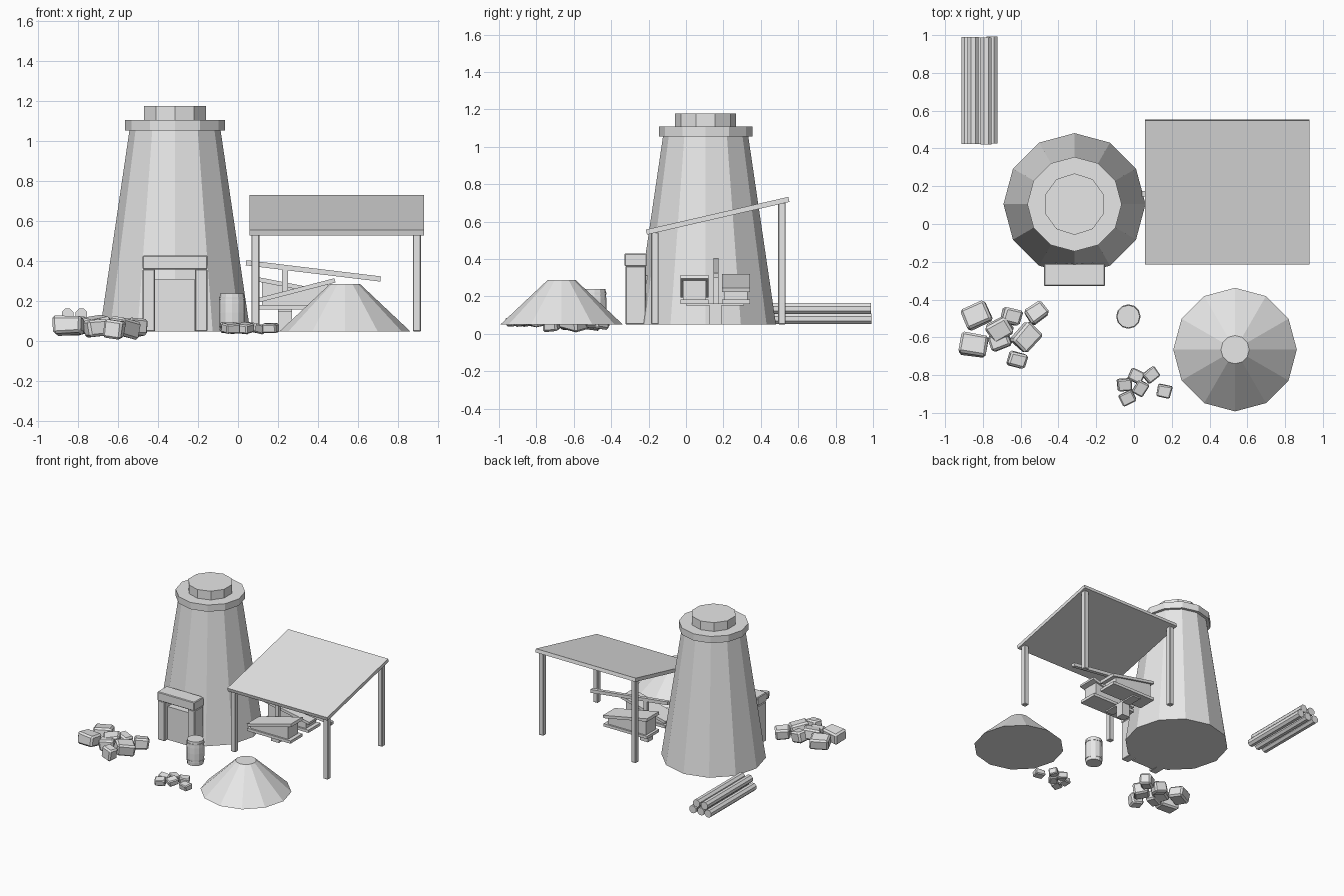
import bpy, bmesh, math, random
from mathutils import Matrix, Euler, Vector

random.seed(4)
if "Cube" in bpy.data.objects:
    bpy.data.objects.remove(bpy.data.objects["Cube"], do_unlink=True)

GROUND = 0.05
grey = bpy.data.materials.new("plain_grey")
grey.use_nodes = True
grey.diffuse_color = (0.8, 0.8, 0.8, 1)
grey.node_tree.nodes["Principled BSDF"].inputs["Base Color"].default_value = (0.8, 0.8, 0.8, 1)


def finish(name, bm):
    bmesh.ops.recalc_face_normals(bm, faces=bm.faces)
    mesh = bpy.data.meshes.new(name)
    bm.to_mesh(mesh)
    bm.free()
    mesh.materials.append(grey)
    obj = bpy.data.objects.new(name, mesh)
    bpy.context.collection.objects.link(obj)
    return obj


def box(name, x, y, z, bevel=0.0):
    """Box from (low, high) ranges."""
    bm = bmesh.new()
    bmesh.ops.create_cube(bm, size=1)
    for v in bm.verts:
        v.co = [r[0] if c < 0 else r[1] for c, r in zip(v.co, (x, y, z))]
    if bevel:
        bmesh.ops.bevel(bm, geom=bm.edges[:], offset=bevel, segments=1, affect='EDGES')
    return finish(name, bm)


def lathe(name, profile, sides, x, y, start=math.pi / 2):
    """Closed solid of revolution from (radius, height) pairs."""
    bm = bmesh.new()
    turns = [start + i * math.tau / sides for i in range(sides)]
    rings = [[bm.verts.new((x + r * math.cos(a), y + r * math.sin(a), z)) for a in turns]
             for r, z in profile]
    for low, high in zip(rings, rings[1:]):
        for i in range(sides):
            j = (i + 1) % sides
            bm.faces.new((low[i], low[j], high[j], high[i]))
    bm.faces.new(rings[0])
    bm.faces.new(rings[-1])
    return finish(name, bm)


def prism(name, outline, low, high, axis):
    """Outline of (horizontal, z) points extruded along axis 'x' or 'y'."""
    bm = bmesh.new()
    place = (lambda p, d: (d, p[0], p[1])) if axis == 'x' else (lambda p, d: (p[0], d, p[1]))
    a, b = [[bm.verts.new(place(p, d)) for p in outline] for d in (low, high)]
    bm.faces.new(a)
    bm.faces.new(b)
    for i in range(len(outline)):
        j = (i + 1) % len(outline)
        bm.faces.new((a[i], a[j], b[j], b[i]))
    return finish(name, bm)


def plank(name, start, end, thick, y, width):
    """Sloping board between two (x, z) points."""
    a, b = Vector(start), Vector(end)
    d = (b - a).normalized()
    n = Vector((-d.y, d.x)) * thick / 2
    return prism(name, [a - n, b - n, b + n, a + n], y - width / 2, y + width / 2, 'y')


def stone(name, x, y, z, size, turn):
    bm = bmesh.new()
    bmesh.ops.create_cube(bm, size=1)
    for v in bm.verts:
        v.co = [c * s * random.uniform(0.88, 1.04) for c, s in zip(v.co, size)]
    bmesh.ops.bevel(bm, geom=bm.edges[:], offset=min(size) * 0.14, segments=1, affect='EDGES')
    tilt = Euler((random.uniform(-.2, .2), random.uniform(-.2, .2), math.radians(turn)))
    bmesh.ops.transform(bm, matrix=Matrix.Translation((x, y, z)) @ tilt.to_matrix().to_4x4(),
                        verts=bm.verts)
    return finish(name, bm)


# Furnace tower with collar and chimney mouth
KX, KY = -0.315, 0.105
lathe("furnace_tower", [(0.376, GROUND), (0.228, 1.055)], 12, KX, KY)
lathe("furnace_collar", [(0.25, 1.055), (0.25, 1.108)], 12, KX, KY)
lathe("furnace_mouth", [(0.163, 1.108), (0.163, 1.177)], 10, KX, KY)

# Doorway at the foot of the tower
for side in (-1, 1):
    mid = KX + side * 0.131
    box("doorway_pillar", (mid - 0.031, mid + 0.031), (-0.323, -0.215), (GROUND, 0.36), 0.004)
box("doorway_lintel", (-0.477, -0.153), (-0.328, -0.21), (0.36, 0.43), 0.005)
box("furnace_door", (-0.416, -0.217), (-0.285, -0.2), (GROUND, 0.312))

# Lean-to shelter
prism("shelter_roof", [(-0.215, 0.557), (0.547, 0.732), (0.553, 0.705), (-0.208, 0.53)],
      0.057, 0.93, 'x')
for x in (0.087, 0.895):
    for y, top in ((-0.166, 0.542), (0.513, 0.70)):
        box("shelter_post", (x - 0.02, x + 0.02), (y - 0.02, y + 0.02), (GROUND, top), 0.004)

# Pair of bellows, one open and one closed, with rocking lever and stand
for y, left, right in ((0.045, 0.205, 0.305), (0.268, 0.31, 0.235)):
    plank("bellows_base", (0.10, 0.171), (0.48, 0.171), 0.022, y, 0.15)
    plank("bellows_top", (0.10, left), (0.485, right), 0.022, y, 0.15)
    prism("bellows_bag", [(0.12, 0.18), (0.45, 0.18), (0.45, right - 0.007), (0.12, left)],
          y - 0.062, y + 0.062, 'y')
plank("bellows_lever", (0.04, 0.393), (0.713, 0.312), 0.026, 0.16, 0.028)
box("bellows_stand", (0.2, 0.27), (0.125, 0.19), (GROUND, 0.16))
box("lever_pivot", (0.22, 0.25), (0.147, 0.173), (0.16, 0.36))
box("bellows_crossbar", (0.2, 0.27), (0.0, 0.31), (0.15, 0.162))

# Heap of ore
lathe("ore_heap", [(0.327, GROUND), (0.075, 0.287)], 12, 0.535, -0.665)

# Barrel with two hoops
lathe("barrel", [(0.06, GROUND), (0.064, 0.1), (0.065, 0.145), (0.064, 0.19), (0.06, 0.24)],
      12, -0.03, -0.49)
for z in (0.075, 0.21):
    lathe("barrel_hoop", [(0.065, z), (0.065, z + 0.012)], 12, -0.03, -0.49)

# Stacked logs
for layer, xs in enumerate(((-0.885, -0.82, -0.752), (-0.852, -0.783))):
    for x in xs:
        shift = random.uniform(-0.006, 0.006)
        log = lathe("log", [(0.031, 0.427), (0.031, 0.993)], 8, 0, 0, math.pi / 8)
        log.rotation_euler = (-math.pi / 2, 0, 0)
        log.location = (x, shift, 0.081 + layer * 0.054)

# Large stone pile: x, y, z, width, turn
for x, y, z, w, turn in ((-0.835, -0.485, 0.075, 0.145, 25), (-0.85, -0.64, 0.08, 0.15, -10),
                         (-0.65, -0.49, 0.07, 0.105, -15), (-0.515, -0.47, 0.07, 0.115, 35),
                         (-0.71, -0.555, 0.08, 0.13, 30), (-0.57, -0.60, 0.07, 0.14, 48),
                         (-0.62, -0.72, 0.06, 0.10, -15), (-0.71, -0.62, 0.065, 0.11, 20)):
    stone("large_stone", x, y, z, (w, w * 0.8, 0.09), turn)

# Small stone pile
for x, y, turn in ((-0.05, -0.85, 5), (0.01, -0.805, -25), (0.09, -0.80, 40),
                   (-0.035, -0.92, 25), (0.035, -0.87, 60), (0.16, -0.885, -12)):
    stone("small_stone", x, y, 0.066, (0.08, 0.066, 0.048), turn)
